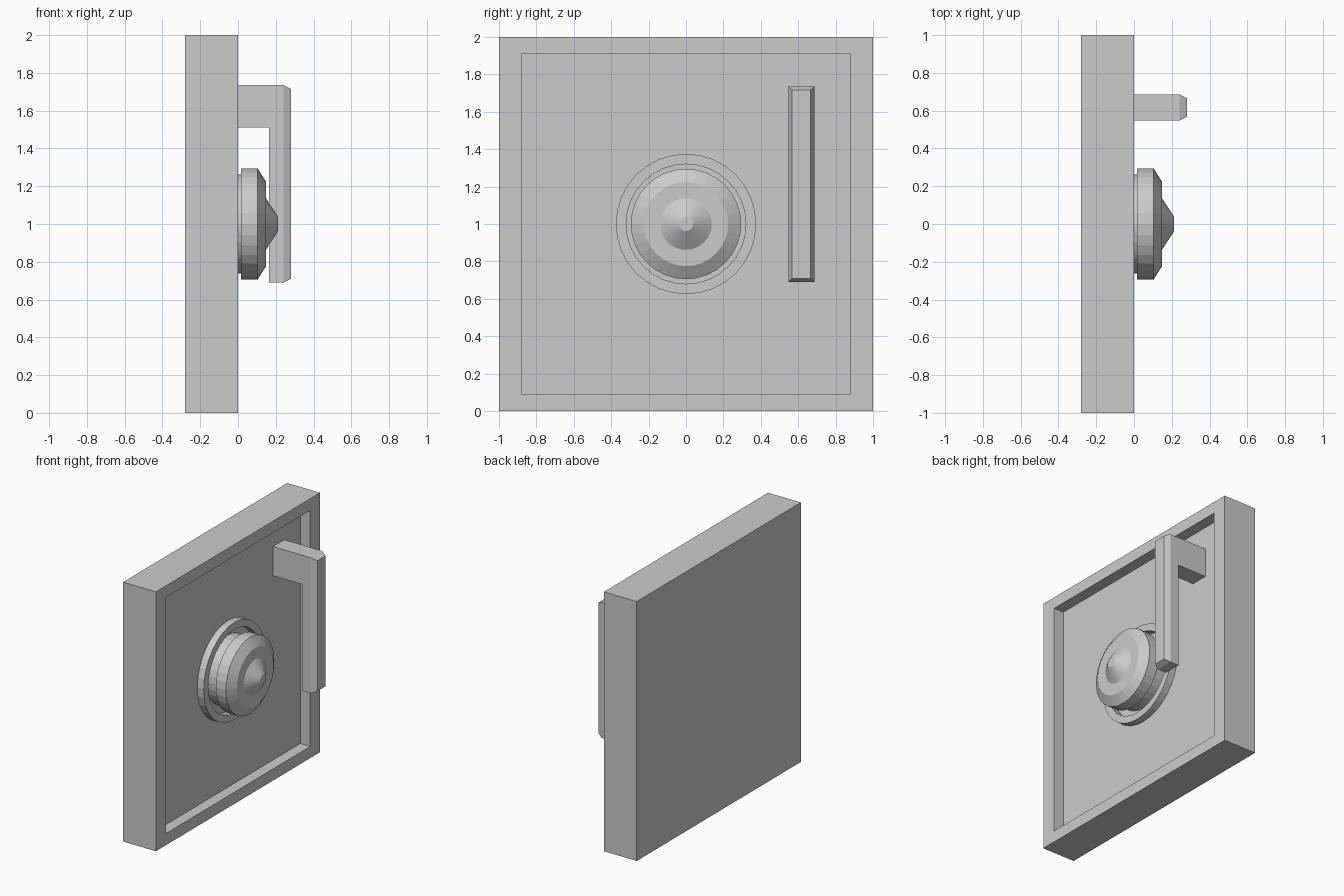
import bpy, bmesh, math
from mathutils import Vector

if "Cube" in bpy.data.objects:
    bpy.data.objects.remove(bpy.data.objects["Cube"])

SEGMENTS = 32
FLOOR = -0.085  # depth of the recessed panel


def finish(name, bm):
    bmesh.ops.recalc_face_normals(bm, faces=bm.faces)
    mesh = bpy.data.meshes.new(name)
    bm.to_mesh(mesh)
    bm.free()
    obj = bpy.data.objects.new(name, mesh)
    bpy.context.collection.objects.link(obj)
    return obj


def box_bm(lo, hi):
    bm = bmesh.new()
    bmesh.ops.create_cube(bm, size=1)
    lo, hi = Vector(lo), Vector(hi)
    for v in bm.verts:
        v.co = Vector([(lo[i] + hi[i]) / 2 + v.co[i] * (hi[i] - lo[i]) for i in range(3)])
    return bm


def front_face(bm):
    bm.normal_update()
    return max(bm.faces, key=lambda f: f.normal.x)


def lathe(name, profile, closed=False):
    """Spin (x, radius) points around the x axis through the panel centre."""
    bm = bmesh.new()
    rings = []
    for x, r in profile:
        rings.append([bm.verts.new((x, r * math.cos(a), 1 + r * math.sin(a)))
                      for a in (2 * math.pi * i / SEGMENTS for i in range(SEGMENTS))])
    pairs = list(zip(rings, rings[1:]))
    if closed:
        pairs.append((rings[-1], rings[0]))
    else:
        bm.faces.new(rings[0])
        bm.faces.new(rings[-1])
    for a, b in pairs:
        for i in range(SEGMENTS):
            j = (i + 1) % SEGMENTS
            bm.faces.new((a[i], a[j], b[j], b[i]))
    return finish(name, bm)


# Door slab with a recessed front panel
bm = box_bm((-0.28, -1, 0), (0, 1, 2))
face = front_face(bm)
bmesh.ops.inset_individual(bm, faces=[face], thickness=0.1)
for v in face.verts:
    v.co.y = math.copysign(0.88, v.co.y)
    v.co.z = 1 + math.copysign(0.91, v.co.z - 1)
walls = bmesh.ops.extrude_discrete_faces(bm, faces=[face])["faces"][0]
for v in walls.verts:
    v.co.x = FLOOR
finish("door_slab", bm)

# Raised ring around the dial
lathe("dial_ring", [(FLOOR, 0.375), (-0.03, 0.375), (-0.03, 0.32), (FLOOR, 0.32)], closed=True)

# Dial: neck, bevelled disc and conical hub
lathe("dial", [(FLOOR, 0.263), (0.017, 0.263), (0.017, 0.295), (0.103, 0.295),
               (0.147, 0.225), (0.147, 0.138), (0.213, 0.037)])

# Handle: side profile extruded across y, with a bevelled front
bm = bmesh.new()
outline = [(FLOOR, 1.735), (0.24, 1.735), (0.24, 0.69), (0.165, 0.69), (0.165, 1.51), (FLOOR, 1.51)]
side = bm.faces.new([bm.verts.new((x, 0.548, z)) for x, z in outline])
ext = bmesh.ops.extrude_face_region(bm, geom=[side])["geom"]
for v in ext:
    if isinstance(v, bmesh.types.BMVert):
        v.co.y = 0.686
bmesh.ops.recalc_face_normals(bm, faces=bm.faces)
face = max(bm.faces, key=lambda f: f.calc_center_median().x)
bmesh.ops.inset_individual(bm, faces=[face], thickness=0.028)
for v in face.verts:
    v.co.x = 0.28
finish("handle", bm)
